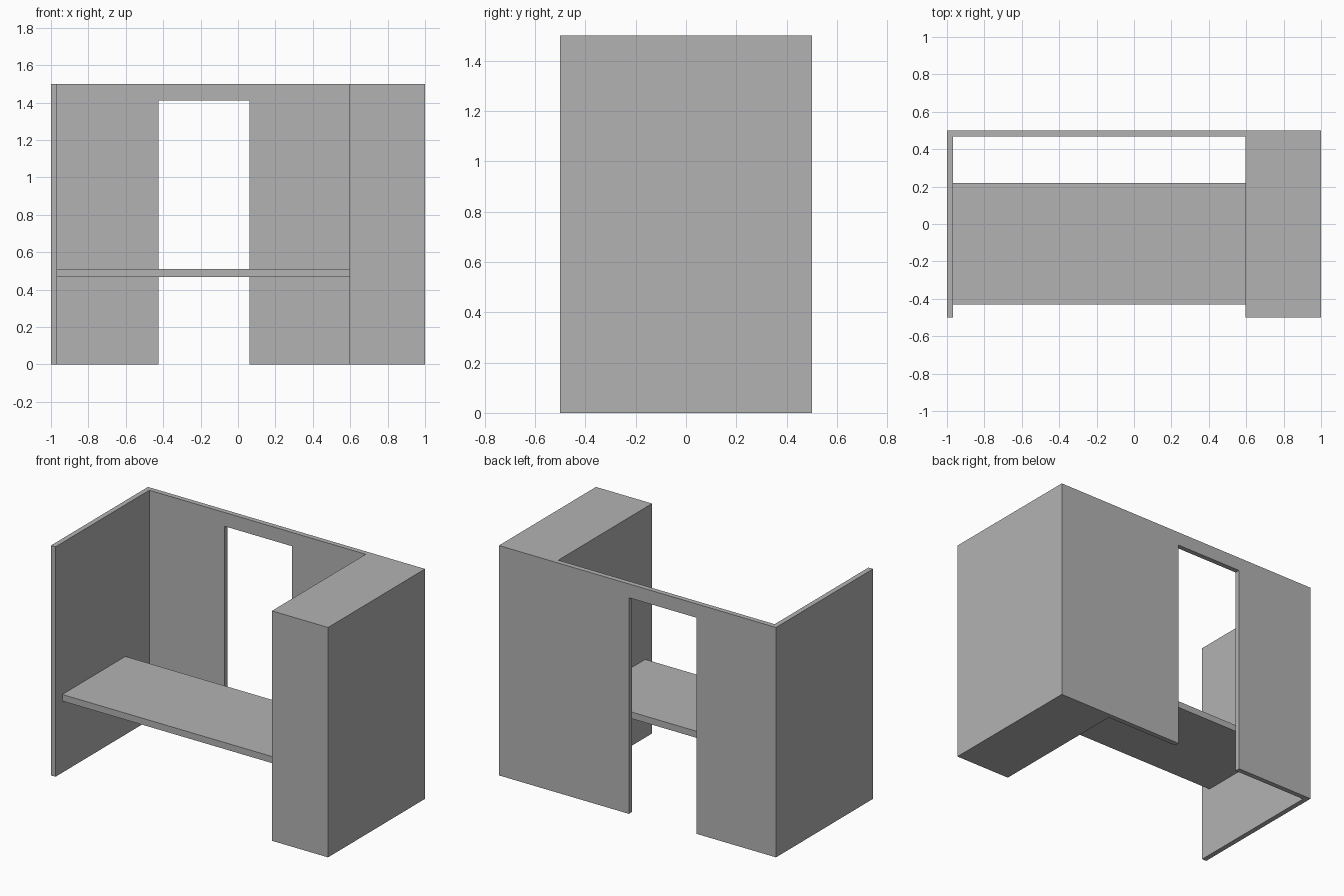
import bpy
import bmesh
from mathutils import Vector

cube = bpy.data.objects.get("Cube")
if cube:
    bpy.data.objects.remove(cube, do_unlink=True)

# Single plain grey finish
GREY = (0.45, 0.45, 0.45, 1.0)
grey = bpy.data.materials.new("plain_grey")
grey.use_nodes = True
grey.diffuse_color = GREY
grey.node_tree.nodes["Principled BSDF"].inputs["Base Color"].default_value = GREY

# Main dimensions
WIDTH, DEPTH, HEIGHT = 2.0, 1.0, 1.5
PANEL = 0.033
LEFT_END, RIGHT_END = -WIDTH / 2, WIDTH / 2
FRONT, BACK = -DEPTH / 2, DEPTH / 2
BLOCK_X = 0.595                      # inner face of the solid end block
DOOR_X0, DOOR_X1, DOOR_TOP = -0.425, 0.062, 1.41


def extrude_profile(name, points, y0, y1):
    """Extrude an outline in the x-z plane from y0 to y1."""
    bm = bmesh.new()
    face = bm.faces.new([bm.verts.new((x, y0, z)) for x, z in points])
    result = bmesh.ops.extrude_face_region(bm, geom=[face])
    verts = [g for g in result["geom"] if isinstance(g, bmesh.types.BMVert)]
    bmesh.ops.translate(bm, verts=verts, vec=Vector((0, y1 - y0, 0)))
    bmesh.ops.recalc_face_normals(bm, faces=bm.faces)
    mesh = bpy.data.meshes.new(name)
    bm.to_mesh(mesh)
    bm.free()
    mesh.materials.append(grey)
    obj = bpy.data.objects.new(name, mesh)
    bpy.context.collection.objects.link(obj)
    return obj


def box(name, x0, x1, y0, y1, z0, z1):
    return extrude_profile(name, [(x0, z0), (x1, z0), (x1, z1), (x0, z1)], y0, y1)


# Back wall with a doorway open to the floor
extrude_profile("back_wall", [
    (LEFT_END, 0), (DOOR_X0, 0), (DOOR_X0, DOOR_TOP), (DOOR_X1, DOOR_TOP),
    (DOOR_X1, 0), (BLOCK_X, 0), (BLOCK_X, HEIGHT), (LEFT_END, HEIGHT),
], BACK - PANEL, BACK)

# Thin side wall, thick end block and the counter spanning between them
box("side_wall", LEFT_END, LEFT_END + PANEL, FRONT, BACK - PANEL, 0, HEIGHT)
box("end_block", BLOCK_X, RIGHT_END, FRONT, BACK, 0, HEIGHT)
box("counter", LEFT_END + PANEL, BLOCK_X, -0.43, 0.22, 0.467, 0.51)
